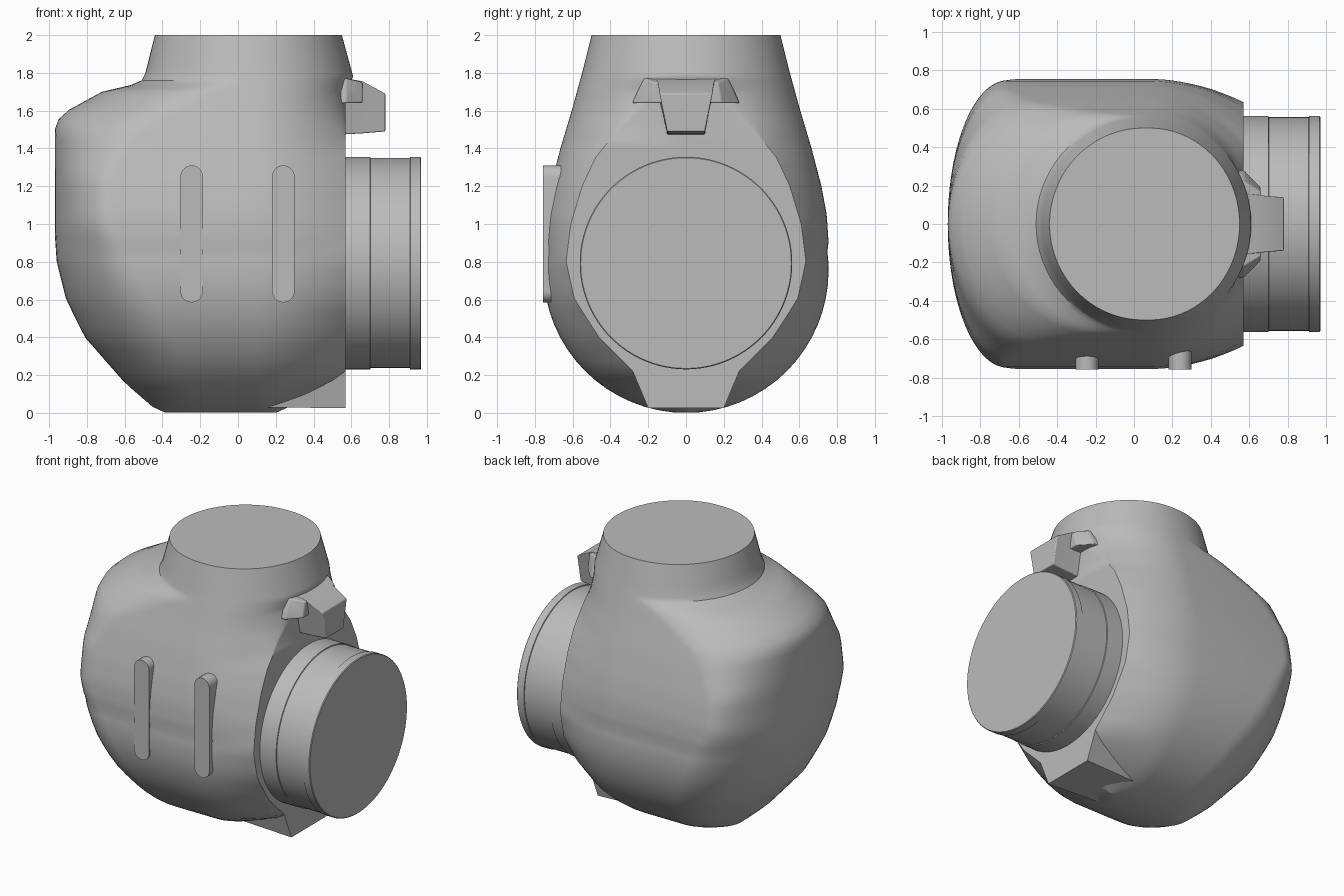
import bpy
import bmesh
import math

default_cube = bpy.data.objects.get("Cube")
if default_cube:
    bpy.data.objects.remove(default_cube, do_unlink=True)

# One plain grey for the whole casting
grey = bpy.data.materials.new("plain grey")
grey.use_nodes = True
colour = (0.5, 0.5, 0.5, 1)
grey.diffuse_color = colour
grey.node_tree.nodes["Principled BSDF"].inputs["Base Color"].default_value = colour


def finish(name, bm, angle=35, bevel=0):
    """Turn a bmesh into a smooth-shaded object with the grey material."""
    bmesh.ops.remove_doubles(bm, verts=bm.verts, dist=0.0005)
    bmesh.ops.recalc_face_normals(bm, faces=bm.faces)
    mesh = bpy.data.meshes.new(name)
    bm.to_mesh(mesh)
    bm.free()
    mesh.materials.append(grey)
    obj = bpy.data.objects.new(name, mesh)
    bpy.context.collection.objects.link(obj)
    if bevel:
        modifier = obj.modifiers.new("soft edges", "BEVEL")
        modifier.width = bevel
        modifier.segments = 3
    bpy.ops.object.select_all(action="DESELECT")
    obj.select_set(True)
    bpy.context.view_layer.objects.active = obj
    bpy.ops.object.shade_smooth_by_angle(angle=math.radians(angle))
    return obj


def loft(name, rings, **options):
    """Skin a stack of equal-length rings and close both ends."""
    bm = bmesh.new()
    loops = [[bm.verts.new(point) for point in ring] for ring in rings]
    for low, high in zip(loops, loops[1:]):
        for i in range(len(low)):
            j = (i + 1) % len(low)
            bm.faces.new((low[i], low[j], high[j], high[i]))
    bm.faces.new(loops[0])
    bm.faces.new(loops[-1])
    return finish(name, bm, **options)


def sample(keys, z):
    """Read a piecewise profile of (height, value) pairs."""
    for (z0, v0), (z1, v1) in zip(keys, keys[1:]):
        if z <= z1:
            return v0 + (v1 - v0) * (z - z0) / (z1 - z0)
    return keys[-1][1]


# Body profiles against height
back_end = [(0, -.38), (.03, -.45), (.16, -.6), (.4, -.81), (.6, -.91), (.8, -.96),
            (.95, -.97), (1.5, -.97), (1.58, -.94), (1.7, -.72), (1.735, -.57),
            (1.76, -.51), (1.8, -.49), (2, -.44)]
crease = [(0, -.2), (.3, -.3), (1, -.66), (1.25, -.66), (1.5, -.5), (1.7, -.1), (1.76, .05), (2, .05)]
upper_width = [(.9, .755), (1.05, .745), (1.2, .717), (1.4, .665), (1.6, .605), (1.8, .55), (2, .5)]
mouth_end = [(0, .2), (.1, .42), (.2, .57), (1.7, .57), (1.78, .61), (2, .55)]
mouth_width = [(0, 0), (.03, .02), (.2, .26), (.4, .46), (.6, .59), (.8, .635), (1, .61),
               (1.2, .55), (1.35, .48), (1.5, .36), (1.65, .18), (1.78, 0), (2, 0)]


def half_width(z):
    if z < .9:
        return math.sqrt(max(0, .755 ** 2 - (z - .755) ** 2))
    return sample(upper_width, z)


def body_ring(z, steps=18):
    """Plan section: rounded back, straight flank, tapered mouth."""
    w, mouth = half_width(z), sample(mouth_width, z)
    mouth = min(w, mouth)
    x0, x1, x3 = (sample(keys, z) for keys in (back_end, crease, mouth_end))
    x2 = .08
    power = 2 if z < 1.4 else 2 - min(1, (z - 1.4) / .3)
    side = []
    for i in range(steps + 1):
        a = math.pi / 2 * i / steps
        side.append((x1 - (x1 - x0) * math.cos(a), w * math.sin(a)))
    for i in range(steps + 1):
        a = math.pi / 2 * i / steps
        c = max(0, math.cos(a))
        side.append((x2 + (x3 - x2) * math.sin(a), mouth + (w - mouth) * c ** power))
    side.append((x3, 0))
    mirrored = [(x, -y) for x, y in side[-2:0:-1]]
    return [(x, y, z) for x, y in side + mirrored]


heights = [.755 - .755 * math.cos(math.pi / 2 * i / 16) for i in range(1, 17)]
heights = [.001] + heights + [.755 + .05 * i for i in range(1, 19)]
heights += [1.68, 1.7, 1.72, 1.735, 1.747, 1.76, 1.78, 1.8, 1.85, 1.9, 1.95, 2]
loft("body", [body_ring(z) for z in sorted(set(heights))], angle=40)


# Round outlet with a shallow band around its rim
def circle(x, radius, count=96):
    turns = [math.tau * i / count for i in range(count)]
    return [(x, radius * math.cos(a), .793 + radius * math.sin(a)) for a in turns]


R = .5625
outlet = [(.4, R), (.7, R), (.702, R - .006), (.91, R - .006), (.912, R), (.965, R), (.97, R - .005)]
loft("outlet", [circle(x, r) for x, r in outlet])


# Stadium-shaped ribs on the front
def stadium(x, y, half=.06, low=.585, high=1.31, steps=14):
    ring = []
    for centre, start in ((high - half, 0), (low + half, math.pi)):
        for i in range(steps + 1):
            a = start + math.pi * i / steps
            ring.append((x + half * math.cos(a), y, centre + half * math.sin(a)))
    return ring


for name, x in (("back_rib", -.245), ("mouth_rib", .24)):
    loft(name, [stadium(x, -.62), stadium(x, -.758)])


# Blocks with a mirrored trapezoid section in each x station
def trapezoid(x, low, high, low_half, high_half):
    return [(x, -low_half, low), (x, low_half, low), (x, high_half, high), (x, -high_half, high)]


loft("foot", [trapezoid(.15, .03, .2, .18, .2), trapezoid(.57, .025, .24, .2, .29)])
loft("latch_block", [trapezoid(.48, 1.47, 1.79, .1, .17), trapezoid(.66, 1.48, 1.755, .1, .15),
                     trapezoid(.78, 1.49, 1.69, .1, .14)], bevel=.006)
loft("latch_wings", [trapezoid(.45, 1.64, 1.78, .3, .24), trapezoid(.575, 1.64, 1.77, .28, .22),
                     trapezoid(.66, 1.64, 1.75, .19, .17)], bevel=.008)
